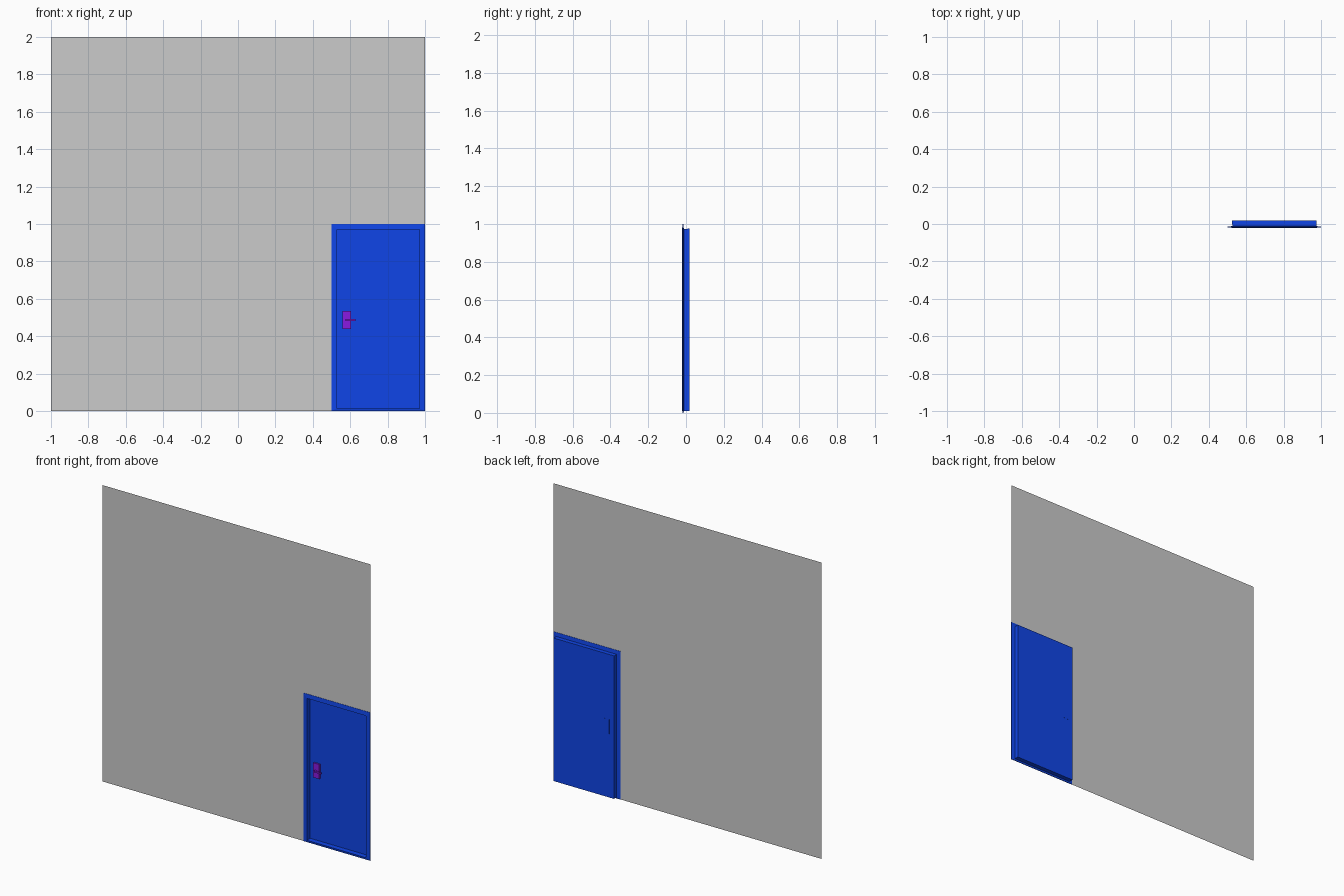
import bpy, bmesh

if "Cube" in bpy.data.objects:
    bpy.data.objects.remove(bpy.data.objects["Cube"])

FRONT, BACK, T = -0.018, 0.018, 0.004


def material(name, rgb):
    m = bpy.data.materials.new(name)
    m.diffuse_color = (*rgb, 1)
    m.use_nodes = True
    m.node_tree.nodes["Principled BSDF"].inputs["Base Color"].default_value = m.diffuse_color
    return m


blue = material("blue", (0.005, 0.06, 0.8))
purple = material("purple", (0.25, 0.01, 0.75))


def add_object(name, bm, mat=None):
    bmesh.ops.recalc_face_normals(bm, faces=bm.faces)
    me = bpy.data.meshes.new(name)
    bm.to_mesh(me)
    bm.free()
    ob = bpy.data.objects.new(name, me)
    bpy.context.collection.objects.link(ob)
    if mat:
        me.materials.append(mat)
    return ob


def box(name, x, y, z, mat):
    bm = bmesh.new()
    bmesh.ops.create_cube(bm, size=1)
    for v in bm.verts:
        v.co = [r[0] + (c + 0.5) * (r[1] - r[0]) for c, r in zip(v.co, (x, y, z))]
    return add_object(name, bm, mat)


def rect(bm, x0, x1, z0, z1, y):
    return [bm.verts.new((x, y, z)) for x, z in ((x0, z0), (x1, z0), (x1, z1), (x0, z1))]


# Wall: flat sheet with the doorway corner left open
bm = bmesh.new()
outline = [(-1, 0), (0.5, 0), (0.5, 1), (1, 1), (1, 2), (-1, 2)]
bm.faces.new([bm.verts.new((x, FRONT + T / 2, z)) for x, z in outline])
add_object("wall", bm)

# Door: front flange, jamb stepping back and recessed panel
ox, oz, ix, iz = (0.5, 1.0), (0.0, 1.0), (0.527, 0.973), (0.012, 0.973)
b = T / 2
bm = bmesh.new()
loops = [rect(bm, *ox, *oz, FRONT + b),
         rect(bm, *ix, *iz, FRONT + b),
         rect(bm, *ix, *iz, BACK - b)]
for p, q in zip(loops, loops[1:]):
    for i in range(4):
        j = (i + 1) % 4
        bm.faces.new((p[i], p[j], q[j], q[i]))
bm.faces.new(loops[-1])
door = add_object("door_with_frame", bm, blue)
sol = door.modifiers.new("thickness", 'SOLIDIFY')
sol.thickness = T
sol.offset = 0
sol.use_even_offset = True

# Handle plate, stem and lever inside the recess, thin plate behind
box("handle_plate", (0.56, 0.605), (0.002, BACK - T), (0.438, 0.536), purple)
box("handle_stem", (0.575, 0.59), (-0.008, 0.002), (0.482, 0.492), purple)
box("handle_lever", (0.575, 0.628), (-0.013, -0.006), (0.482, 0.492), purple)
box("rear_handle_plate", (0.56, 0.605), (BACK - b, BACK + 0.001), (0.438, 0.536), blue)
